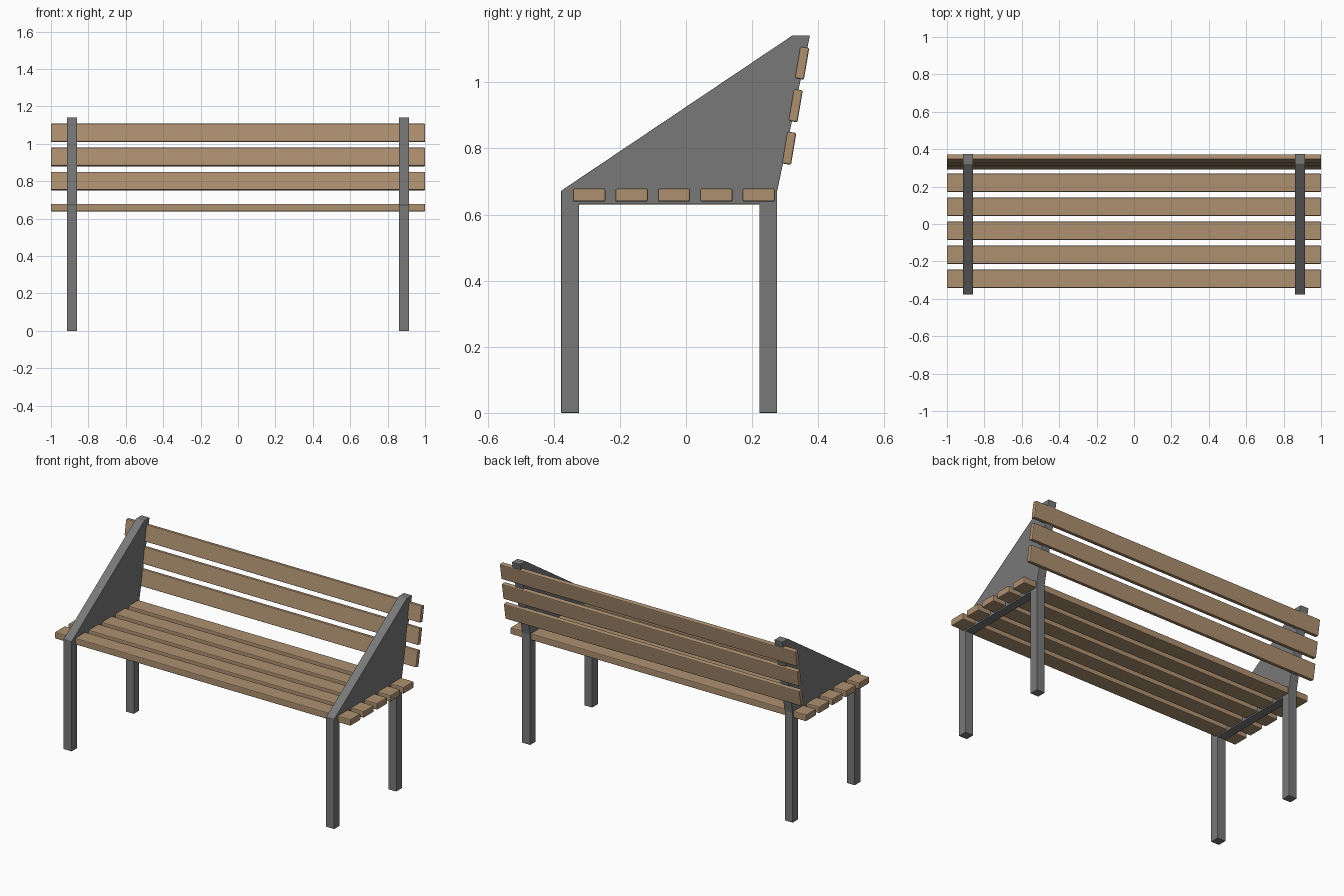
import bpy, bmesh, math

if "Cube" in bpy.data.objects:
    bpy.data.objects.remove(bpy.data.objects["Cube"])


def material(name, col):
    m = bpy.data.materials.new(name)
    m.diffuse_color = (*col, 1)
    m.use_nodes = True
    m.node_tree.nodes["Principled BSDF"].inputs["Base Color"].default_value = m.diffuse_color
    return m


wood = material("tan wood", (0.42, 0.28, 0.165))
metal = material("grey metal", (0.19, 0.19, 0.19))


def finish(name, bm, mat, bevel):
    me = bpy.data.meshes.new(name)
    bmesh.ops.recalc_face_normals(bm, faces=bm.faces)
    bm.to_mesh(me)
    bm.free()
    me.materials.append(mat)
    ob = bpy.data.objects.new(name, me)
    bpy.context.collection.objects.link(ob)
    b = ob.modifiers.new("soft edges", 'BEVEL')
    b.width = bevel
    b.segments = 2
    return ob


def slat(name, y, z, depth, height, tilt=0):
    bm = bmesh.new()
    bmesh.ops.create_cube(bm, size=1)
    bmesh.ops.scale(bm, vec=(2.0, depth, height), verts=bm.verts)
    ob = finish(name, bm, wood, 0.005)
    ob.location = (0, y, z)
    ob.rotation_euler.x = tilt


# side frames: two legs, seat rail and triangular armrest panel in one profile (y, z)
profile = [(-0.378, 0), (-0.323, 0), (-0.323, 0.631), (0.222, 0.631),
           (0.222, 0), (0.276, 0), (0.276, 0.672), (0.375, 1.142),
           (0.322, 1.142), (-0.378, 0.672)]
for side, x in (("left", -0.915), ("right", 0.86)):
    bm = bmesh.new()
    face = bm.faces.new([bm.verts.new((x, y, z)) for y, z in profile])
    ext = bmesh.ops.extrude_face_region(bm, geom=[face])
    moved = [v for v in ext["geom"] if isinstance(v, bmesh.types.BMVert)]
    bmesh.ops.translate(bm, vec=(0.055, 0, 0), verts=moved)
    finish(side + "_side_frame", bm, metal, 0.002)

# seat slats
for i in range(5):
    slat(f"seat_slat_{i + 1}", -0.293 + i * 0.1283, 0.659, 0.098, 0.04)

# backrest slats, leaning back
for i in range(3):
    slat(f"back_slat_{i + 1}", 0.312 + i * 0.0195, 0.801 + i * 0.1287,
         0.028, 0.098, -math.radians(9.5))
